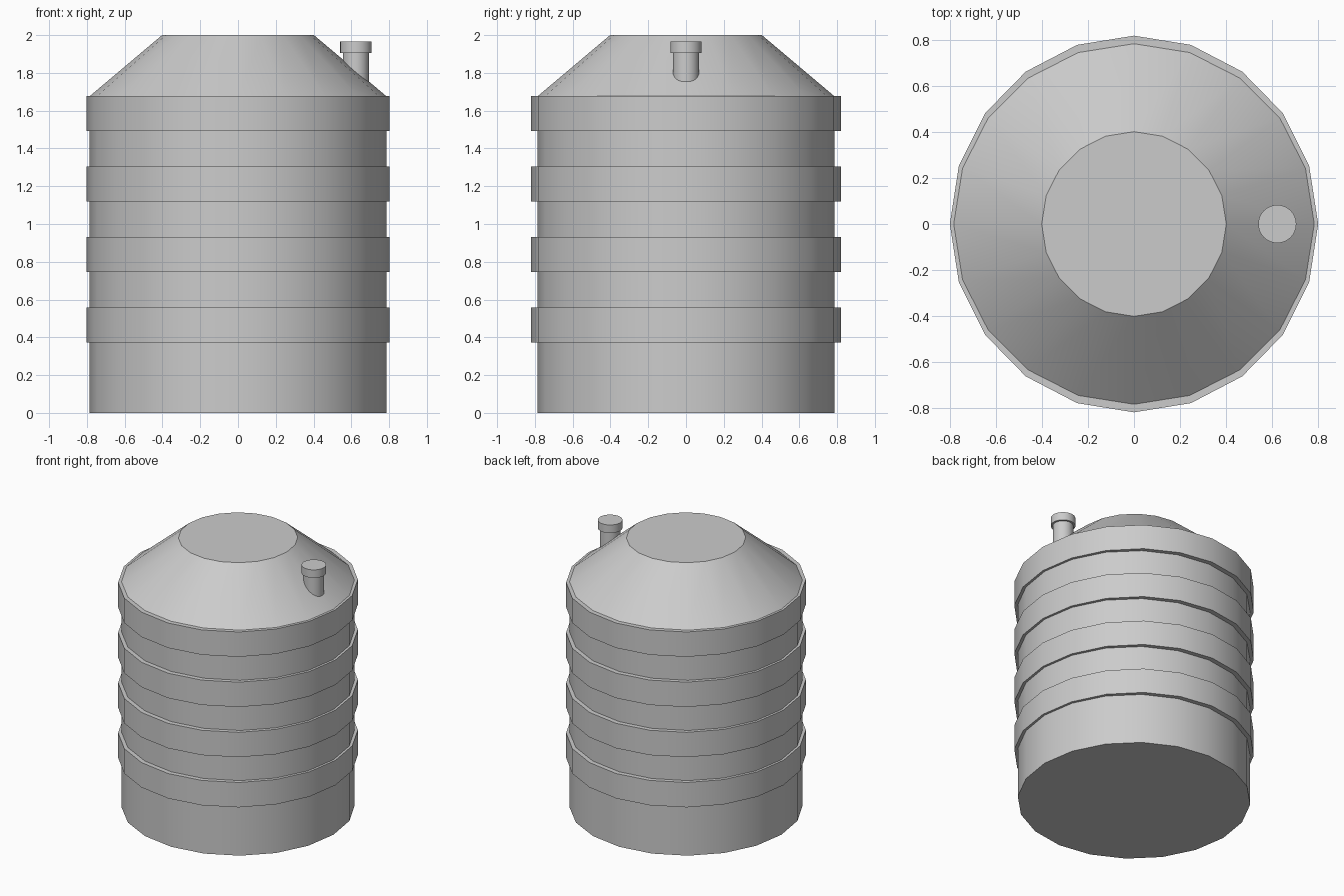
import bpy, bmesh, math

if "Cube" in bpy.data.objects:
    bpy.data.objects.remove(bpy.data.objects["Cube"])


def lathe(name, profile, sides, centre=(0, 0)):
    """Capped solid from (x radius, y radius, z) rings, bottom to top."""
    bm = bmesh.new()
    rings = []
    for rx, ry, z in profile:
        ring = []
        for i in range(sides):
            a = 2 * math.pi * i / sides
            ring.append(bm.verts.new((centre[0] + rx * math.cos(a),
                                      centre[1] + ry * math.sin(a), z)))
        rings.append(ring)
    for low, high in zip(rings, rings[1:]):
        for i in range(sides):
            j = (i + 1) % sides
            bm.faces.new((low[i], low[j], high[j], high[i]))
    bm.faces.new(rings[0][::-1])
    bm.faces.new(rings[-1])
    mesh = bpy.data.meshes.new(name)
    bm.to_mesh(mesh)
    bm.free()
    obj = bpy.data.objects.new(name, mesh)
    bpy.context.collection.objects.link(obj)
    bpy.ops.object.select_all(action='DESELECT')
    obj.select_set(True)
    bpy.context.view_layer.objects.active = obj
    bpy.ops.object.shade_smooth_by_angle(angle=math.radians(30))
    return obj


SIDES = 20
BODY = 0.785          # wall radius
RIB_X, RIB_Y = 0.802, 0.82
RIB_HEIGHT = 0.185
SHOULDER = 1.677

# Tank: ribbed wall, sloped shoulder and flat top in one profile
profile = [(BODY, BODY, 0)]
for k in range(4):
    top = SHOULDER - (3 - k) * 0.373
    bottom = top - RIB_HEIGHT
    profile += [(BODY, BODY, bottom), (RIB_X, RIB_Y, bottom),
                (RIB_X, RIB_Y, top), (BODY, BODY, top)]
profile.append((0.402, 0.402, 2.0))
lathe("tank", profile, SIDES)

# Vent pipe rising from the shoulder, with a wider cap
PIPE_X, PIPE_R, CAP_R = 0.624, 0.069, 0.083
lathe("vent_pipe", [(PIPE_R, PIPE_R, 1.70), (PIPE_R, PIPE_R, 1.92)],
      32, (PIPE_X, 0))
lathe("vent_cap", [(CAP_R, CAP_R, 1.905), (CAP_R, CAP_R, 1.965)],
      32, (PIPE_X, 0))
